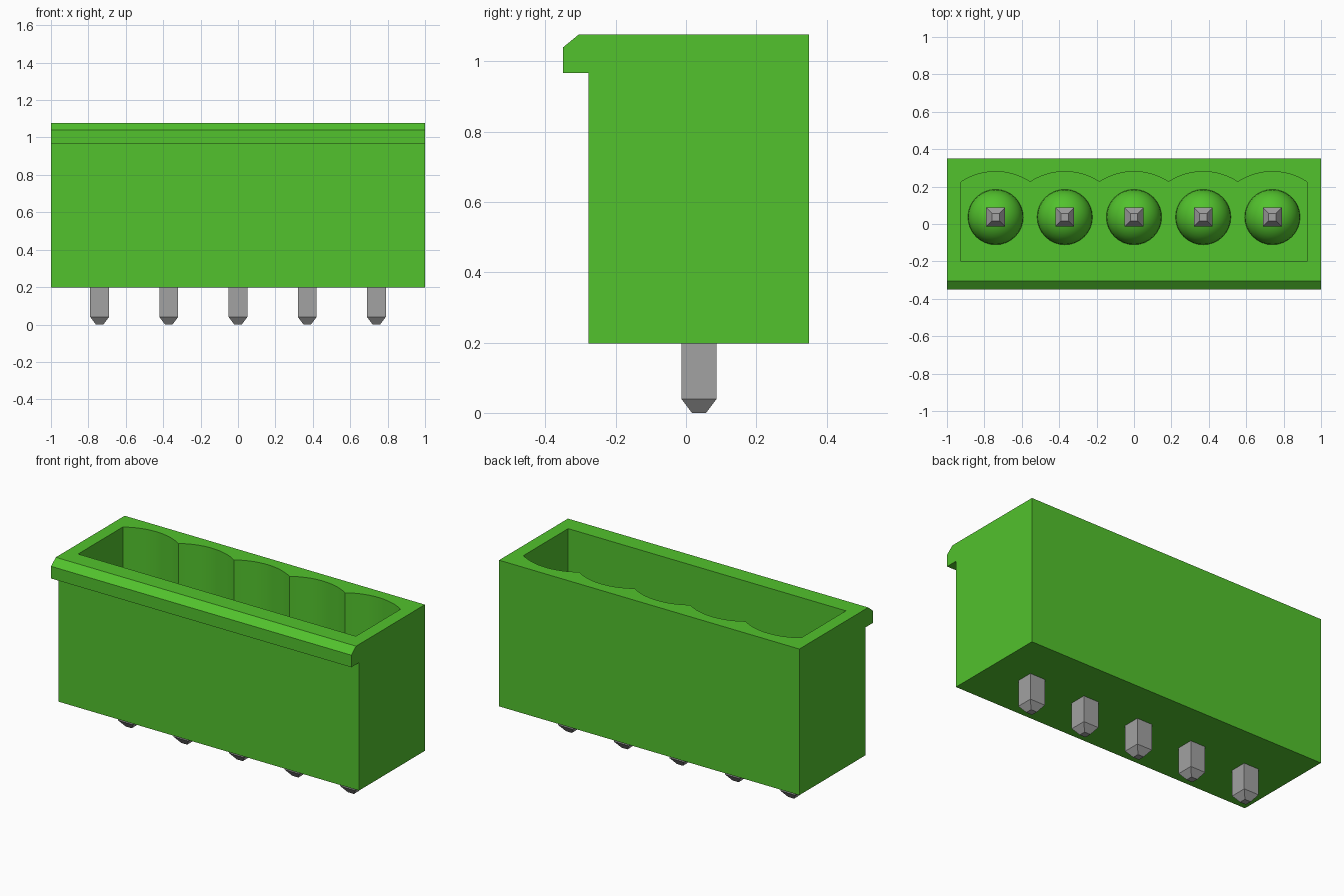
import bpy, bmesh, math
from mathutils import Vector

if "Cube" in bpy.data.objects:
    bpy.data.objects.remove(bpy.data.objects["Cube"], do_unlink=True)

COUNT, PITCH, PIN_Y = 5, 0.37, 0.037
BASE_Z, FLOOR_Z, TOP_Z = 0.197, 0.40, 1.077


def material(name, rgb):
    m = bpy.data.materials.new(name)
    m.use_nodes = True
    m.diffuse_color = (*rgb, 1)
    m.node_tree.nodes["Principled BSDF"].inputs["Base Color"].default_value = (*rgb, 1)
    return m


green = material("green plastic", (0.085, 0.54, 0.026))
grey = material("grey metal", (0.36, 0.36, 0.36))


def add_object(name, bm, mat):
    bmesh.ops.recalc_face_normals(bm, faces=bm.faces)
    me = bpy.data.meshes.new(name)
    bm.to_mesh(me)
    bm.free()
    me.materials.append(mat)
    ob = bpy.data.objects.new(name, me)
    bpy.context.collection.objects.link(ob)
    return ob


def prism(name, points, direction, mat):
    """Extrude a closed outline along a direction."""
    bm = bmesh.new()
    face = bm.faces.new([bm.verts.new(p) for p in points])
    ext = bmesh.ops.extrude_face_region(bm, geom=[face])
    verts = [v for v in ext["geom"] if isinstance(v, bmesh.types.BMVert)]
    bmesh.ops.translate(bm, verts=verts, vec=Vector(direction))
    return add_object(name, bm, mat)


def activate(ob):
    bpy.ops.object.select_all(action="DESELECT")
    ob.select_set(True)
    bpy.context.view_layer.objects.active = ob


# Housing: side profile with the chamfered front lip
side = [(-0.277, BASE_Z), (0.35, BASE_Z), (0.35, TOP_Z), (-0.305, TOP_Z),
        (-0.35, 1.04), (-0.35, 0.967), (-0.277, 0.967)]
housing = prism("housing", [(-1, y, z) for y, z in side], (2, 0, 0), green)

# Cavity outline: straight front and sides, scalloped back wall
half, sag, cusp_y, steps = PITCH / 2, 0.055, 0.225, 16
radius = (half ** 2 + sag ** 2) / (2 * sag)
sweep = math.asin(half / radius)
outline = [(-0.925, -0.20), (0.925, -0.20), (0.925, cusp_y)]
for i in reversed(range(COUNT)):
    cx = (i - (COUNT - 1) / 2) * PITCH
    for k in range(1, steps + 1):
        a = sweep * (1 - 2 * k / steps)
        outline.append((cx + radius * math.sin(a),
                        cusp_y + sag - radius * (1 - math.cos(a))))
cutter = prism("cavity_cutter", [(x, y, FLOOR_Z) for x, y in outline],
               (0, 0, 1), green)
cutter.hide_render = True

activate(housing)
cut = housing.modifiers.new("cavity", "BOOLEAN")
cut.operation, cut.solver, cut.object = "DIFFERENCE", "EXACT", cutter
bpy.ops.object.modifier_apply(modifier=cut.name)
bpy.data.objects.remove(cutter, do_unlink=True)
bpy.ops.object.shade_smooth_by_angle(angle=math.radians(20))


def make_pin(name, x):
    """Square pin with tapered ends."""
    bm = bmesh.new()
    rings = []
    for z, h in ((0, 0.02), (0.04, 0.05), (0.81, 0.05), (0.85, 0.02)):
        rings.append([bm.verts.new((x + sx * h, PIN_Y + sy * h, z))
                      for sx, sy in ((-1, -1), (1, -1), (1, 1), (-1, 1))])
    for a, b in zip(rings, rings[1:]):
        for k in range(4):
            j = (k + 1) % 4
            bm.faces.new((a[k], a[j], b[j], b[k]))
    bm.faces.new(rings[0])
    bm.faces.new(rings[-1])
    return add_object(name, bm, grey)


def make_dome(name, x):
    """Half sphere on the cavity floor around a pin."""
    bm = bmesh.new()
    bmesh.ops.create_uvsphere(bm, u_segments=32, v_segments=16, radius=0.148)
    low = [v for v in bm.verts if v.co.z < -0.001]
    bmesh.ops.delete(bm, geom=low, context="VERTS")
    bmesh.ops.translate(bm, verts=bm.verts, vec=(x, PIN_Y, FLOOR_Z))
    ob = add_object(name, bm, green)
    activate(ob)
    bpy.ops.object.shade_smooth_by_angle()


# Row of pins and domes
for i in range(COUNT):
    x = (i - (COUNT - 1) / 2) * PITCH
    make_pin(f"pin_{i + 1}", x)
    make_dome(f"pin_dome_{i + 1}", x)
